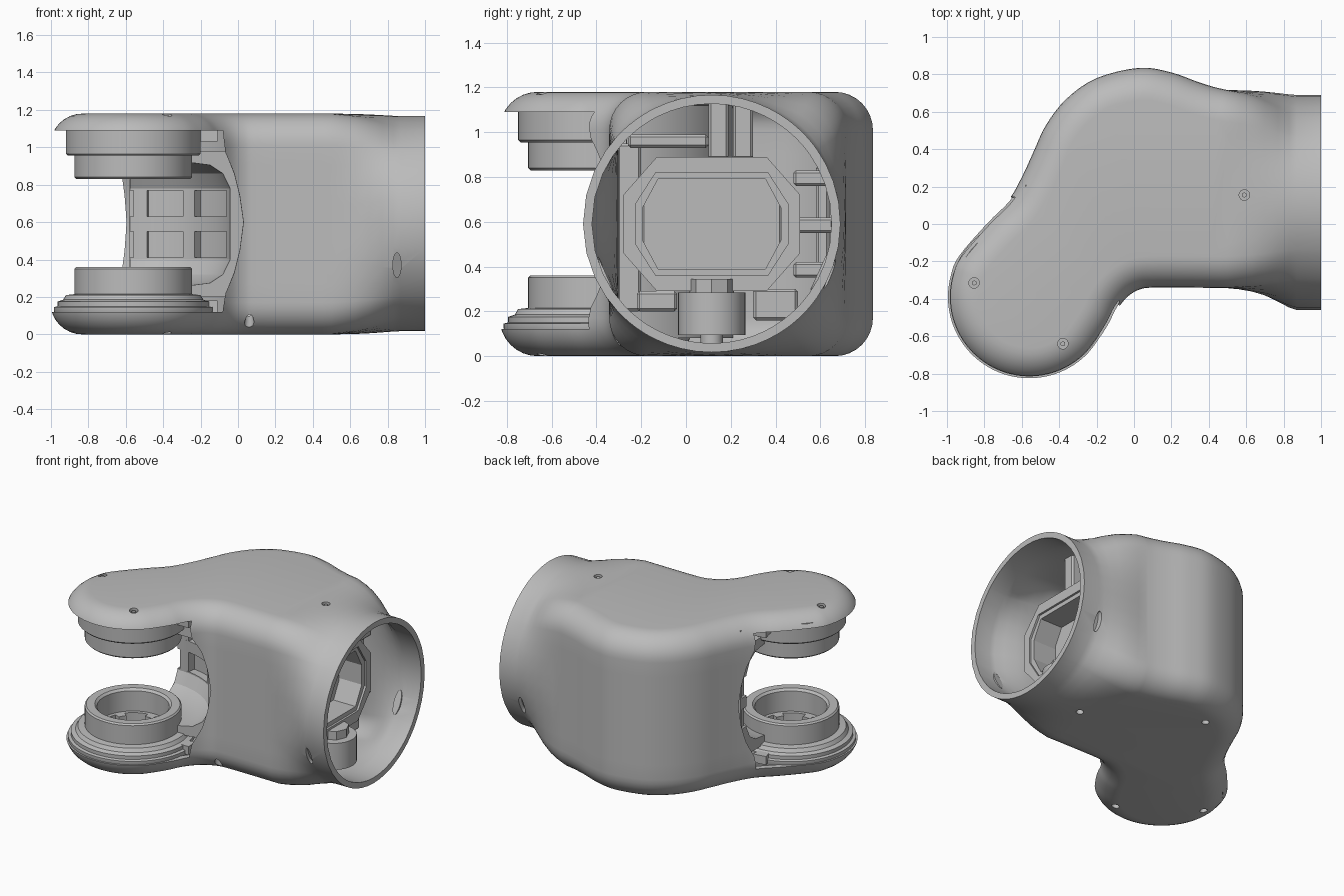
import bpy, bmesh, math
from mathutils import Vector

if "Cube" in bpy.data.objects:
    bpy.data.objects.remove(bpy.data.objects["Cube"])

grey = bpy.data.materials.new("grey_metal")
grey.use_nodes = True
grey.diffuse_color = (0.5, 0.5, 0.5, 1)
grey.node_tree.nodes["Principled BSDF"].inputs["Base Color"].default_value = (0.5, 0.5, 0.5, 1)

PX, PY = -0.56, -0.39        # pivot axis of the fork
CY, CZ, R = 0.115, 0.592, 0.575   # round mouth
H, FIL, XS = 1.18, 0.17, 0.5      # body height, edge rounding, start of the loft


def make(name, bm):
    bmesh.ops.recalc_face_normals(bm, faces=bm.faces)
    me = bpy.data.meshes.new(name)
    bm.to_mesh(me)
    bm.free()
    me.materials.append(grey)
    ob = bpy.data.objects.new(name, me)
    bpy.context.collection.objects.link(ob)
    return ob


def finish(ob, angle=30):
    bpy.ops.object.select_all(action='DESELECT')
    ob.select_set(True)
    bpy.context.view_layer.objects.active = ob
    bpy.ops.object.convert(target='MESH')
    bpy.ops.object.shade_smooth_by_angle(angle=math.radians(angle))
    return ob


def lathe(name, profile, a0=0, a1=360, n=64):
    """Sweep a closed (radius, z) profile around the pivot axis."""
    bm = bmesh.new()
    full = a1 - a0 == 360
    rows = []
    for i in range(n if full else n + 1):
        a = math.radians(a0 + (a1 - a0) * i / n)
        rows.append([bm.verts.new((PX + r * math.cos(a), PY + r * math.sin(a), z)) for r, z in profile])
    m = len(profile)
    for i in range(n):
        p, q = rows[i], rows[(i + 1) % len(rows)]
        for j in range(m):
            bm.faces.new((p[j], p[(j + 1) % m], q[(j + 1) % m], q[j]))
    if not full:
        bm.faces.new(rows[0])
        bm.faces.new(rows[-1])
    return make(name, bm)


def arc_block(name, r0, r1, z0, z1, a0, a1):
    return finish(lathe(name, [(r0, z0), (r1, z0), (r1, z1), (r0, z1)], a0, a1, 16))


def box(name, lo, hi, bevel=0.012):
    bm = bmesh.new()
    bmesh.ops.create_cube(bm, size=1)
    for v in bm.verts:
        v.co = Vector([(a + b) / 2 + c * (b - a) for a, b, c in zip(lo, hi, v.co)])
    bmesh.ops.bevel(bm, geom=bm.edges[:], offset=bevel, segments=1, affect='EDGES')
    return make(name, bm)


def rod(name, loc, r, depth, rot=(0, 0, 0), scale=(1, 1, 1), n=24):
    bm = bmesh.new()
    bmesh.ops.create_cone(bm, cap_ends=True, segments=n, radius1=r, radius2=r, depth=depth)
    ob = make(name, bm)
    ob.location, ob.rotation_euler, ob.scale = loc, rot, scale
    return ob


def spline(pts, steps=4):
    out = []
    ext = [pts[0] * 2 - pts[1]] + pts + [pts[-1] * 2 - pts[-2]]
    for a, b, c, d in zip(ext, ext[1:], ext[2:], ext[3:]):
        for k in range(steps):
            t = k / steps
            out.append(0.5 * (2 * b + (c - a) * t + (2 * a - 5 * b + 4 * c - d) * t * t
                              + (3 * b - a - 3 * c + d) * t ** 3))
    return out + [pts[-1]]


# Plan outline of the housing, from the front of the mouth round the fork to the back
front = [(XS, -.343), (.3, -.34), (.1, -.34), (.03, -.35), (-.03, -.385), (-.085, -.45), (-.125, -.53)]
fork = [(PX + .443 * math.cos(math.radians(a)), PY + .443 * math.sin(math.radians(a)))
        for a in range(-30, -216, -15)]
back = [(-.79, .01), (-.67, .13), (-.6, .25), (-.54, .38), (-.47, .53), (-.36, .67), (-.2, .78),
        (.03, .835), (.2, .81), (.34, .76), (.43, .732), (XS, .716)]
outline = spline([Vector(p) for p in front + fork + back])
normals = []
for i in range(len(outline)):
    d = outline[min(i + 1, len(outline) - 1)] - outline[max(i - 1, 0)]
    normals.append(Vector((d.y, -d.x)).normalized())
normals[0], normals[-1] = Vector((0, 1)), Vector((0, -1))

# Layers as (inset, z): rounded bottom edge, wall, rounded top edge
quarter = [(FIL * (1 - math.sin(k * math.pi / 16)), FIL * (1 - math.cos(k * math.pi / 16))) for k in range(9)]
wall = [(0, FIL + (H - 2 * FIL) * k / 8) for k in range(1, 8)]
layers = quarter + wall + [(i, H - z) for i, z in reversed(quarter)]

bm = bmesh.new()
rows = [[bm.verts.new((p.x + n.x * ins, p.y + n.y * ins, z)) for p, n in zip(outline, normals)]
        for ins, z in layers]
for lo, hi in zip(rows, rows[1:]):
    for i in range(len(lo) - 1):
        bm.faces.new((lo[i], lo[i + 1], hi[i + 1], hi[i]))
ya, yb = rows[0][0].co.y, rows[0][-1].co.y
across = [ya + (yb - ya) * k / 10 for k in range(1, 10)]
top = [bm.verts.new((XS, y, H)) for y in across]
low = [bm.verts.new((XS, y, 0)) for y in across]
bm.faces.new(rows[-1] + top[::-1])
bm.faces.new(rows[0] + low[::-1])

# Loft the open end into the round mouth; corners turn in sooner than the flats
loop = [r[0] for r in rows] + top + [r[-1] for r in reversed(rows)] + low[::-1]
base = [v.co.copy() for v in loop]
for x, s in [(.56, .06), (.63, .18), (.7, .38), (.77, .66), (.83, .9), (.87, 1), (1, 1)]:
    ring = []
    for c in base:
        a = math.atan2(c.z - CZ, c.y - CY)
        t = s ** (1.15 - .3 * abs(math.sin(2 * a)))
        ring.append(bm.verts.new((x, c.y + (CY + R * math.cos(a) - c.y) * t,
                                  c.z + (CZ + R * math.sin(a) - c.z) * t)))
    for i in range(len(loop)):
        j = (i + 1) % len(loop)
        bm.faces.new((loop[i], loop[j], ring[j], ring[i]))
    loop = ring
housing = make("housing", bm)
sol = housing.modifiers.new("thickness", 'SOLIDIFY')
sol.thickness, sol.offset = 0.04, -1

# Cutters: fork gap (lengthened towards the back), screw holes and side slots
gap = [(0.001, .12), (.48, .12), (.495, .22), (.54, .33), (.57, .45), (.59, .6), (.57, .74), (.54, .86),
       (.495, .97), (.48, 1.09), (0.001, 1.09)]
screws = [(.59, .155), (-.855, -.315), (-.38, -.64)]
low_holes = screws + [(-.12, .58), (.06, -.305)]
gap_cutter = lathe("gap_cutter", gap)
for v in gap_cutter.data.vertices:
    if v.co.y > PY + .002:
        v.co.y += .06
cutters = [gap_cutter]
cutters += [rod("top_hole_cutter", (x, y, H), .028, .2) for x, y in screws]
cutters += [rod("low_hole_cutter", (x, y, 0), .025, .24) for x, y in low_holes]
cutters.append(rod("slot_cutter", (.85, 0, .37), .022, 2, (math.pi / 2, 0, 0), (1, 3, 1)))
for c in cutters:
    c.hide_render = True
    mod = housing.modifiers.new(c.name, 'BOOLEAN')
    mod.operation, mod.solver, mod.object = 'DIFFERENCE', 'EXACT', c
finish(housing, 35)
for c in cutters:
    bpy.data.objects.remove(c)
for x, y in screws:
    finish(rod("screw", (x, y, H - .045), .034, .03))
    finish(rod("screw_head", (x, y, H - .025), .014, .03, n=6))
for side in (-1, 1):
    finish(rod("slot_plug", (.85, CY + side * .485, .37), .026, .02,
               (math.pi / 2 - side * .43, 0, 0), (1, 3.2, 1)))

# Bearing seats on the two fork arms
finish(lathe("lower_bearing_seat", [(.02, .06), (.4, .06), (.425, .125), (.425, .145), (.405, .15), (.405, .175),
                                    (.375, .185), (.36, .21), (.315, .215), (.315, .35), (.305, .36), (.25, .36),
                                    (.235, .345), (.235, .2), (.21, .2), (.21, .1), (.02, .1)]))
finish(lathe("upper_bearing_seat", [(.02, 1.12), (.4, 1.12), (.4, 1.095), (.36, 1.095), (.36, .965), (.35, .955),
                                    (.315, .955), (.315, .84), (.305, .83), (.25, .83), (.235, .845), (.235, 1.0),
                                    (.21, 1.0), (.21, 1.08), (.02, 1.08)]))
for k in range(6):
    a = 60 * k + 20
    arc_block("seat_tab", .17, .24, .1, .2, a, a + 18)
    arc_block("seat_tab", .17, .24, 1.0, 1.08, a, a + 18)

# Curved ribbed frame between the arms
A0, A1 = 12, 92
for flip in (False, True):
    web = [(.3, .2), (.5, .2), (.59, .3), (.59, .4), (.53, .4), (.49, .32), (.42, .275), (.3, .26)]
    web = [(r, H - z) for r, z in web] if flip else web
    finish(lathe("frame_web", web, A0, A1, 24))
arc_block("frame_back", .585, .6, .08, 1.12, A0, A1)
for z0, z1 in [(.38, .41), (.55, .63), (.77, .8)]:
    arc_block("frame_band", .53, .59, z0, z1, A0, A1)
for a in (A0, 52, 82):
    arc_block("frame_rib", .53, .59, .3, .88, a, a + 8)
for z in (.12, 1.03):
    arc_block("arm_latch", .36, .45, z, z + .06, -2, 9)
    arc_block("arm_latch", .36, .45, z, z + .06, 92, 104)


# Eight-sided carrier frame inside the mouth
def octagon(hy, hz, cy, cz):
    q = [(hy, hz - cz), (hy - cy, hz)]
    q += [(-y, z) for y, z in reversed(q)]
    return [(CY + y, .59 + z) for y, z in q + [(-y, -z) for y, z in q]]


def oct_ring(name, outer, inner, x0, x1):
    bm = bmesh.new()
    loops = [[bm.verts.new((x, y, z)) for y, z in o] for o, x in
             ((outer, x0), (outer, x1), (inner, x1), (inner, x0))]
    for a, b in zip(loops, loops[1:] + loops[:1]):
        for i in range(8):
            j = (i + 1) % 8
            bm.faces.new((a[i], a[j], b[j], b[i]))
    return make(name, bm)


hole = octagon(.31, .2, .07, .13)
oct_ring("carrier_frame", octagon(.395, .3, .15, .17), octagon(.34, .23, .09, .14), .58, .7)
oct_ring("carrier_lip", octagon(.36, .25, .1, .15), hole, .5, .685)
box("carrier_back", (.46, -.2, .37), (.51, .43, .81))

# Brackets, shelves and motor stub around the carrier
box("top_bracket", (.52, .1, .88), (.68, .19, 1.15))
box("top_block", (.5, .21, .88), (.62, .3, 1.15))
box("top_shelf", (.45, -.26, .93), (.6, .1, .99))
box("lower_shelf", (.48, -.22, .2), (.62, -.04, .29))
box("lower_block", (.48, .3, .16), (.62, .5, .3))
box("side_plate", (.42, -.31, .2), (.46, -.2, .95))
for z in (.35, .55, .76):
    box("side_strut", (.5, .48, z), (.6, .66, z + .07))
box("side_post", (.5, .58, .3), (.56, .64, .85))
finish(rod("motor_stub", (.68, CY, .19), .15, .19, n=40))
finish(rod("motor_shaft", (.68, CY, .07), .05, .1))
finish(rod("motor_cap", (.68, CY, .31), .1, .07, n=8))
